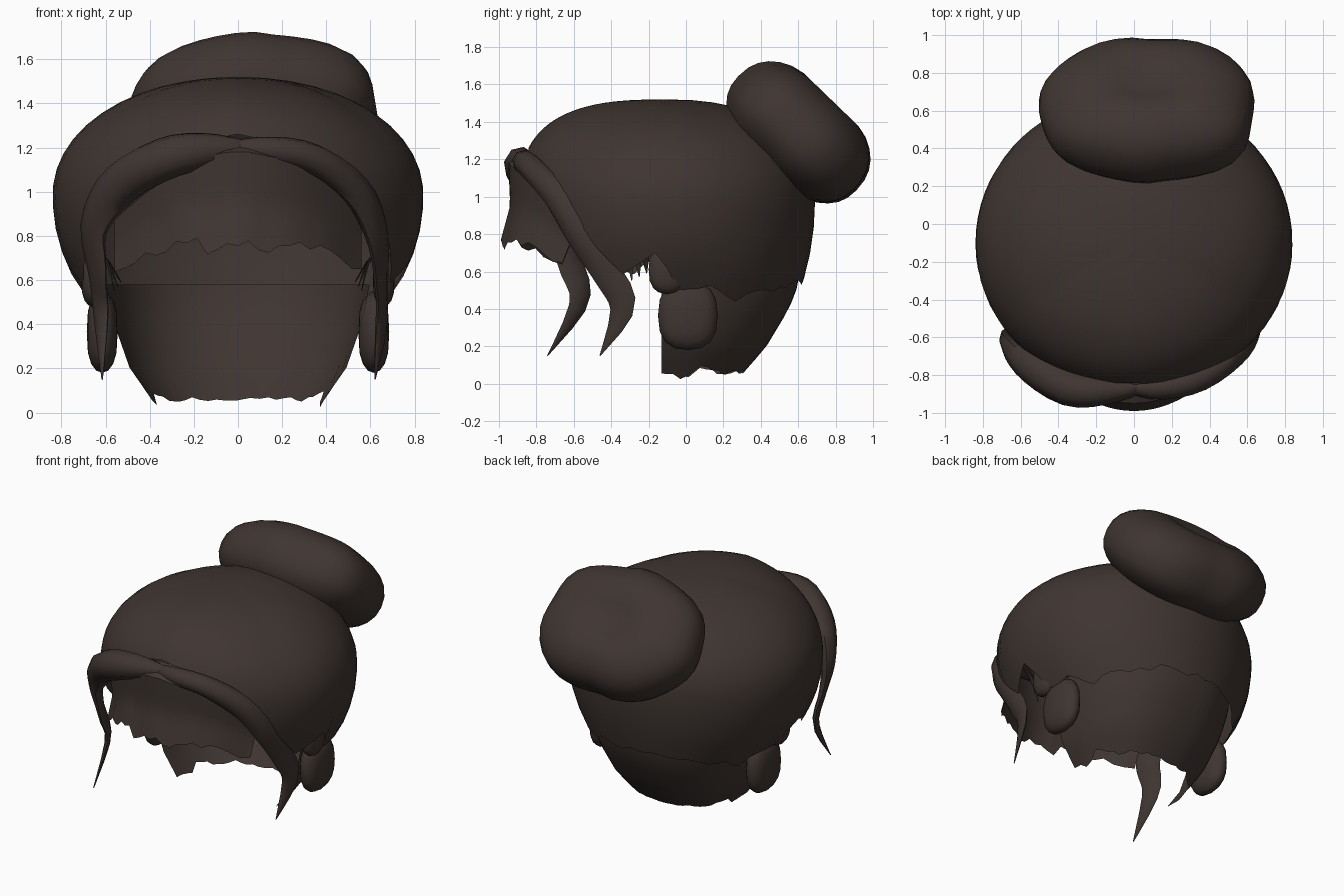
import bpy, math, random
from mathutils import Vector, Matrix

if "Cube" in bpy.data.objects:
    bpy.data.objects.remove(bpy.data.objects["Cube"])

random.seed(4)
mat = bpy.data.materials.new("dark_brown_hair")
mat.diffuse_color = (0.05, 0.036, 0.031, 1)
mat.use_nodes = True
mat.node_tree.nodes["Principled BSDF"].inputs["Base Color"].default_value = mat.diffuse_color


def lerp(knots, t):
    for (a, va), (b, vb) in zip(knots, knots[1:]):
        if t <= b:
            return va + (vb - va) * max(0, (t - a) / (b - a))
    return knots[-1][1]


def grid(name, nu, nv, fn, wrap=False):
    """Surface of nu x nv points from fn(u, v), with u and v in 0..1."""
    verts = [fn(i / (nu if wrap else nu - 1), j / (nv - 1)) for i in range(nu) for j in range(nv)]
    faces = []
    for i in range(nu if wrap else nu - 1):
        k = (i + 1) % nu
        for j in range(nv - 1):
            faces.append((i * nv + j, i * nv + j + 1, k * nv + j + 1, k * nv + j))
    me = bpy.data.meshes.new(name)
    me.from_pydata([tuple(v) for v in verts], [], faces)
    ob = bpy.data.objects.new(name, me)
    bpy.context.collection.objects.link(ob)
    bpy.context.view_layer.objects.active = ob
    bpy.ops.object.select_all(action='DESELECT')
    ob.select_set(True)
    bpy.ops.object.mode_set(mode='EDIT')
    bpy.ops.mesh.select_all(action='SELECT')
    bpy.ops.mesh.remove_doubles(threshold=0.0005)
    bpy.ops.mesh.normals_make_consistent(inside=False)
    bpy.ops.object.mode_set(mode='OBJECT')
    bpy.ops.object.shade_smooth_by_angle(angle=math.radians(50))
    me.materials.append(mat)
    return ob


# Main cap: dome with an open face and a ragged lower edge
EDGE = [(0, 1.2), (25, 1.15), (45, .98), (60, .74), (70, .6), (77, .6), (84, .7),
        (95, .52), (104, .5), (112, .52), (118, .44), (135, .49), (155, .53), (180, .54)]
COLS = 72
jag = [random.uniform(-.025, .025) for _ in range(COLS)]


def cap(u, v):
    a = u * 2 * math.pi
    deg = math.degrees(min(a, 2 * math.pi - a))
    low = lerp(EDGE, deg) + jag[round(u * COLS) % COLS] * (1 if deg > 55 else .3)
    n = lerp([(0, 2.8), (60, 2.1), (120, 2.05), (180, 2.3)], deg)
    depth = lerp([(0, .8), (100, .8), (170, 1.1)], deg)
    # the vertical sweep runs from pole to edge
    end = math.pi / 2 + math.asin(max(-1, min(1, (.98 - low) / (depth if low < .98 else .54))))
    s = v * end
    h, r = math.cos(s), abs(math.sin(s))
    if h > 0:
        h, r = h ** (2 / n), r ** (2 / n)
        z = .98 + .54 * h
    else:
        z = .98 + depth * h
    return (.84 * r * math.sin(a), -.1 - .79 * r * math.cos(a), z)


grid("hair_cap", COLS, 16, cap, True)

# Nape: inner layer below the cap, open to the front
NAPE_X = [(.0, .37), (.06, .39), (.2, .49), (.4, .56), (.6, .6)]
NAPE_Y = [(.0, .24), (.06, .31), (.2, .43), (.4, .55), (.5, .59), (.6, .61)]
njag = [random.uniform(-.01, .01) for _ in range(33)]


def nape(u, v):
    a = math.pi * u
    side = abs(math.cos(a))
    bottom = lerp([(0, .06), (.8, .06), (.93, .09), (.97, .02), (1, .06)], side) + njag[round(u * 32)]
    z = bottom + (.58 - bottom) * v
    x = lerp(NAPE_X, z) * math.copysign(side ** .85, math.cos(a))
    return (x, -.13 + (lerp(NAPE_Y, z) + .13) * math.sin(a) ** .85, z)


grid("nape_hair", 33, 8, nape)

# Bun: tilted fat disc with a dimple and soft lobes
BUN = Matrix.Translation((.075, .6, 1.335)) @ Matrix.Rotation(math.radians(-44), 4, 'X')


def bun(u, v):
    p, s = 2 * math.pi * u, math.pi * v
    r = math.sin(s) ** .8 if 0 < v < 1 else 0
    h = math.copysign(abs(math.cos(s)) ** .85, math.cos(s))
    lobe = 1 - (.045 if math.cos(p) > 0 else .01) * math.cos(4 * p) + .012 * math.sin(7 * p)
    if h > 0:
        h *= 1 - .3 * math.exp(-(r / .3) ** 2) - .1 * r * math.exp(-((p - 3.6) / .4) ** 2)
    else:
        h *= 1 - .1 * r
    return BUN @ Vector((.585 * r * lobe * math.cos(p), .445 * r * lobe * math.sin(p), .28 * h))


grid("bun", 36, 17, bun, True)

# Fringe: curved sheet over the forehead, tucked under the cap, with a ragged hem
fjag = [random.uniform(-.03, .03) for _ in range(25)]


def fringe(u, v):
    x = -.56 + 1.12 * u
    top = 1.24 - .9 * x * x
    bottom = lerp([(0, .76), (.12, .73), (.25, .79), (.4, .72), (.57, .66)], abs(x)) + fjag[round(u * 24)]
    y = -.95 + 1.05 * x * x + lerp([(0, .12), (.12, .0), (.6, .01), (1, -.04)], v)
    return (x, y, top + (bottom - top) * v)


grid("forehead_fringe", 25, 9, fringe)


# Swept locks: flattened tubes along a path of (x, y, z, width, thickness)
def lock(name, path, sides=8, steps=25):
    def at(t):
        f = min(t, .9999) * (len(path) - 1)
        i, f = int(f), f % 1
        q = [path[max(0, min(len(path) - 1, i + k))] for k in (-1, 0, 1, 2)]
        return [.5 * (2 * b + (c - a) * f + (2 * a - 5 * b + 4 * c - d) * f * f
                      + (3 * b - a - 3 * c + d) * f ** 3) for a, b, c, d in zip(*q)]

    def fn(u, v):
        m = at(v)
        c = Vector(m[:3])
        t = (Vector(at(min(1, v + .02))[:3]) - Vector(at(max(0, v - .02))[:3])).normalized()
        out = Vector((c.x * 1.3, c.y + .1, .1))
        out = (out - t * out.dot(t)).normalized()
        side = t.cross(out)
        a = 2 * math.pi * u
        return c + side * max(m[3], .001) * math.cos(a) + out * max(m[4], .001) * math.sin(a)
    return grid(name, sides, steps, fn, True)


lock("swept_bang_left", [
    (.08, -.86, 1.19, .03, .02), (-.12, -.88, 1.19, .075, .07), (-.33, -.87, 1.15, .1, .1),
    (-.53, -.75, 1.03, .1, .1), (-.65, -.66, .85, .09, .05), (-.64, -.62, .65, .08, .025),
    (-.62, -.57, .44, .06, .02), (-.615, -.74, .15, .003, .003)])
lock("swept_bang_right", [
    (-.08, -.86, 1.19, .03, .02), (.12, -.87, 1.19, .06, .06), (.34, -.82, 1.15, .07, .07),
    (.54, -.69, 1.0, .08, .06), (.63, -.57, .8, .08, .04), (.65, -.43, .6, .08, .025),
    (.65, -.34, .41, .07, .02), (.62, -.46, .15, .003, .003)])


# Side curls around the ears
def blob(name, c, r):
    def sq(t):
        return math.copysign(abs(t) ** .8, t)

    def fn(u, v):
        p, s = 2 * math.pi * u, math.pi * v
        k = math.sin(s) ** .7 if 0 < v < 1 else 0
        return (c[0] + r[0] * math.cos(s), c[1] + r[1] * k * sq(math.cos(p)), c[2] + r[2] * k * sq(math.sin(p)))
    return grid(name, 16, 9, fn, True)


for sx, side in ((-1, "left"), (1, "right")):
    blob("ear_curl_" + side, (sx * .615, .01, .365), (.07, .16, .185))
    blob("ear_tab_" + side, (sx * .66, -.1, .61), (.05, .1, .13))
    # Small pointed wisps that hang in front of each ear
    for k in range(3):
        y = -.3 + .04 * k
        lock(f"wisp_{side}_{k}", [
            (sx * .7, y, .78, .02, .006), (sx * .6, y, .7, .025, .006),
            (sx * (.56 - .015 * k), y + .01, .55 + .02 * k, .002, .002)], 4, 6)
